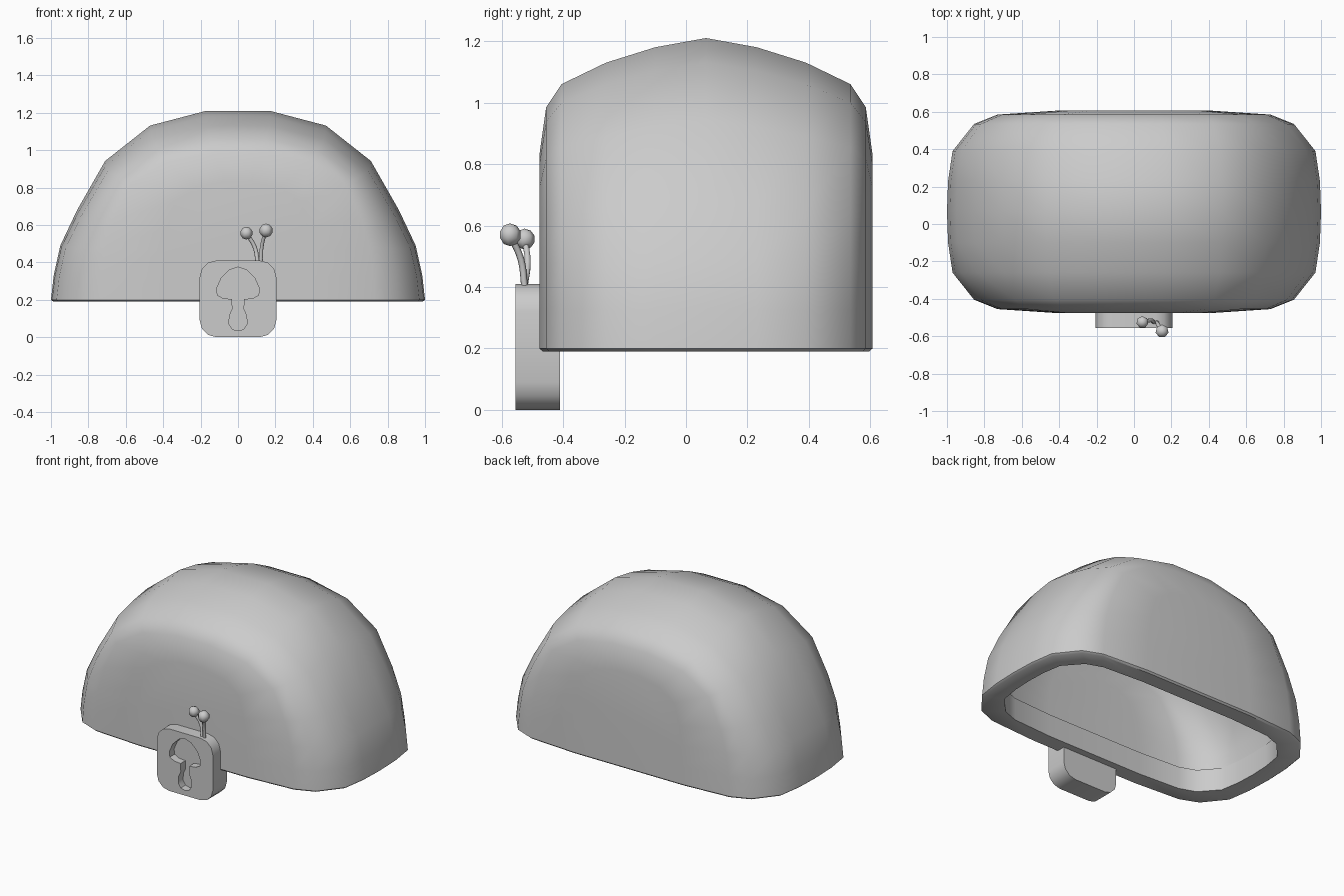
import bpy, bmesh, math
from mathutils import Vector

if "Cube" in bpy.data.objects:
    bpy.data.objects.remove(bpy.data.objects["Cube"])

CY, BASE = 0.065, 0.2     # lid centre line and bottom height


def add_mesh(name, bm, angle=None):
    bmesh.ops.recalc_face_normals(bm, faces=bm.faces[:])
    me = bpy.data.meshes.new(name)
    bm.to_mesh(me)
    bm.free()
    ob = bpy.data.objects.new(name, me)
    bpy.context.collection.objects.link(ob)
    bpy.ops.object.select_all(action='DESELECT')
    ob.select_set(True)
    bpy.context.view_layer.objects.active = ob
    if angle:
        bpy.ops.object.shade_smooth_by_angle(angle=math.radians(angle))
    return ob


def prism(name, outline, y0, y1, angle=None):
    bm = bmesh.new()
    f = bm.faces.new([bm.verts.new((x, y0, z)) for x, z in outline])
    ext = bmesh.ops.extrude_face_region(bm, geom=[f])
    verts = [v for v in ext['geom'] if isinstance(v, bmesh.types.BMVert)]
    bmesh.ops.translate(bm, verts=verts, vec=(0, y1 - y0, 0))
    return add_mesh(name, bm, angle)


# Domed lid: round arch in the middle, boxier towards the front and back
round_arch = [(1, 0), (0.985, 0.13), (0.95, 0.287), (0.86, 0.475),
              (0.71, 0.735), (0.47, 0.922), (0.17, 1)]
boxy_arch = [(1, 0), (0.995, 0.2), (0.98, 0.42), (0.95, 0.62),
             (0.86, 0.84), (0.58, 0.955), (0.18, 1)]
# distance from centre, half width, height, boxiness
steps = [(0, 1, 1.01, 0), (0.165, 0.994, 0.98, 0), (0.325, 0.97, 0.93, 0.05),
         (0.47, 0.855, 0.86, 0.25), (0.52, 0.73, 0.785, 0.5), (0.542, 0.4, 0.63, 0.9)]
sections = [(-y, x, h, b) for y, x, h, b in reversed(steps[1:])] + steps


def loft(bm, kx, ky, z0, drop):
    rings = []
    for y, sx, h, w in sections:
        half = [((a[0] + (b[0] - a[0]) * w) * sx * kx, z0 + (a[1] + (b[1] - a[1]) * w) * (h - drop))
                for a, b in zip(round_arch, boxy_arch)]
        arch = half + [(-x, z) for x, z in reversed(half)]
        rings.append([bm.verts.new((x, CY + y * ky, z)) for x, z in arch])
    for a, b in zip(rings, rings[1:]):
        for i in range(len(a) - 1):
            bm.faces.new((a[i], a[i + 1], b[i + 1], b[i]))
    bm.faces.new(rings[0])
    bm.faces.new(rings[-1])
    return [r[0] for r in rings] + [r[-1] for r in reversed(rings)]


bm = bmesh.new()
outer = loft(bm, 1, 1, BASE, 0)
inner = loft(bm, 0.88, 0.815, 0.34, 0.24)
# Rim of the opening: small chamfer, flat bottom, inner wall and ledge
levels = [outer]
for inset, z in ((0.012, 0.19), (0.125, 0.19), (0.125, 0.34)):
    levels.append([bm.verts.new((v.co.x * (1 - inset), CY + (v.co.y - CY) * (1 - inset / 0.6), z))
                   for v in outer])
levels.append(inner)
for a, b in zip(levels, levels[1:]):
    for i in range(len(a)):
        j = (i + 1) % len(a)
        bm.faces.new((a[i], a[j], b[j], b[i]))
add_mesh("lid", bm, 42)

# Lock plate with rounded corners
R, S = 0.09, 0.205
plate = []
for q in range(4):
    cx = (S - R) * (1 if q in (0, 3) else -1)
    cz = S + (S - R) * (1 if q in (0, 1) else -1)
    for k in range(4):
        a = math.radians(90 * q + 30 * k)
        plate.append((cx + R * math.cos(a), cz + R * math.sin(a)))
lock = prism("lock_plate", plate, -0.555, -0.41)

# Mushroom-shaped keyhole recess
right = [(0, 0.375), (0.045, 0.36), (0.09, 0.315), (0.114, 0.26), (0.11, 0.225),
         (0.08, 0.208), (0.032, 0.203), (0.03, 0.15), (0.046, 0.115),
         (0.048, 0.07), (0.03, 0.042), (0, 0.034)]
hole = right + [(-x, z) for x, z in reversed(right[1:-1])]
cutter = prism("keyhole_cutter", hole, -0.6, -0.505)
cutter.hide_render = True
bpy.context.view_layer.objects.active = lock
cut = lock.modifiers.new("keyhole", 'BOOLEAN')
cut.operation = 'DIFFERENCE'
cut.solver = 'EXACT'
cut.object = cutter
bpy.ops.object.modifier_apply(modifier=cut.name)
bpy.data.objects.remove(cutter)
bpy.ops.object.select_all(action='DESELECT')
lock.select_set(True)
bpy.ops.object.shade_smooth_by_angle(angle=math.radians(40))


# Two little sprouts with round tips on the lock
def sprout(name, points, tip_radius):
    cu = bpy.data.curves.new(name + "_stem", 'CURVE')
    cu.dimensions = '3D'
    cu.bevel_depth = 0.011
    cu.bevel_resolution = 1
    cu.resolution_u = 4
    sp = cu.splines.new('BEZIER')
    sp.bezier_points.add(len(points) - 1)
    for p, co in zip(sp.bezier_points, points):
        p.co = co
        p.handle_left_type = p.handle_right_type = 'AUTO'
    bpy.context.collection.objects.link(bpy.data.objects.new(name + "_stem", cu))
    bm = bmesh.new()
    bmesh.ops.create_uvsphere(bm, u_segments=7, v_segments=5, radius=tip_radius)
    bmesh.ops.translate(bm, verts=bm.verts[:], vec=Vector(points[-1]))
    add_mesh(name + "_tip", bm, 60)


sprout("left_sprout", [(0.105, -0.525, 0.40), (0.09, -0.515, 0.48), (0.045, -0.525, 0.556)], 0.034)
sprout("right_sprout", [(0.122, -0.525, 0.40), (0.128, -0.537, 0.49), (0.15, -0.573, 0.57)], 0.037)
